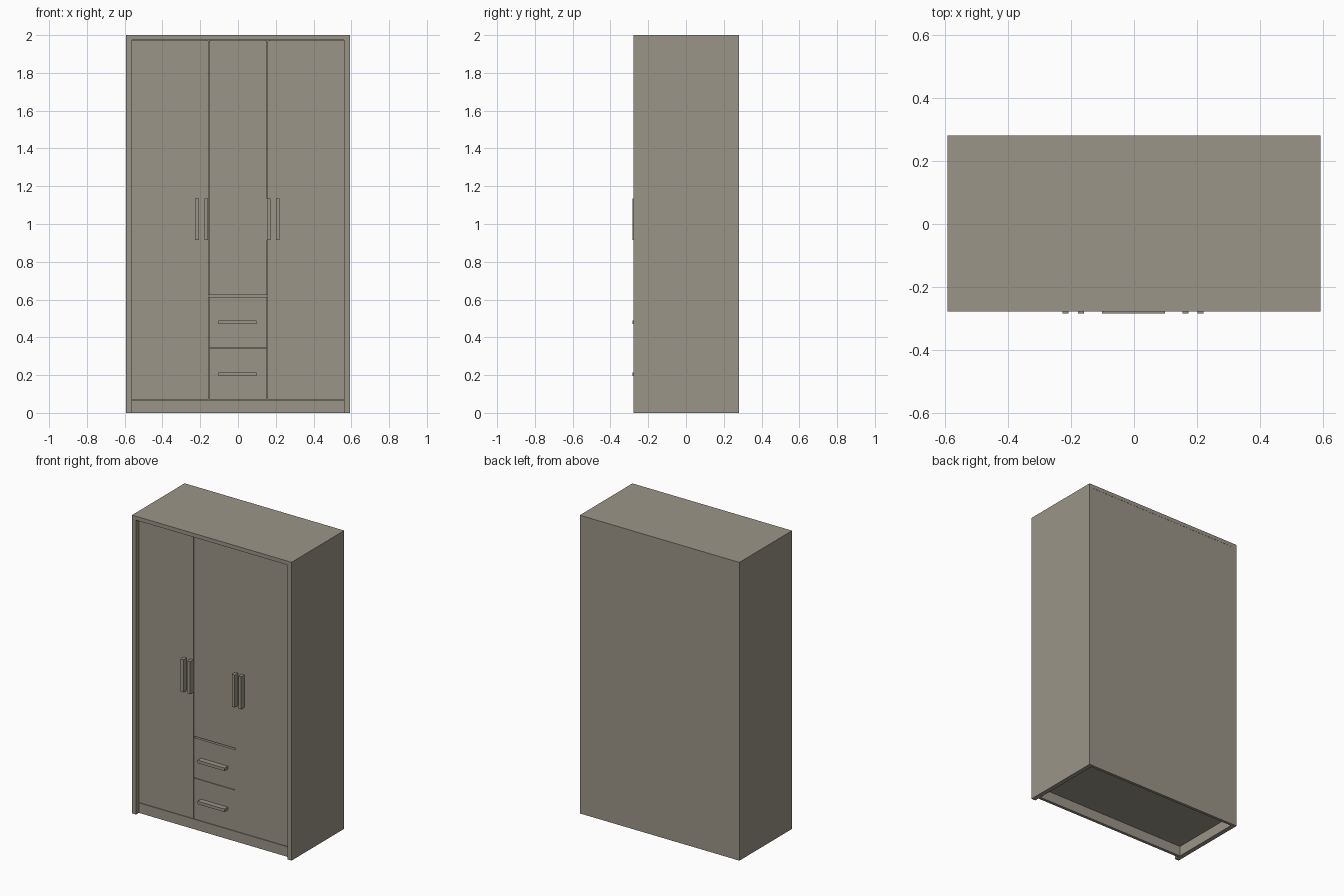
import bpy

if "Cube" in bpy.data.objects:
    bpy.data.objects.remove(bpy.data.objects["Cube"])

# One wood finish for the whole wardrobe
wood = bpy.data.materials.new("grey_beige_wood")
wood.diffuse_color = (0.33, 0.30, 0.245, 1)
wood.use_nodes = True
wood.node_tree.nodes["Principled BSDF"].inputs["Base Color"].default_value = wood.diffuse_color


def box(name, x, y, z):
    """Box from (min, max) ranges on each axis."""
    corners = [(a, b, c) for a in x for b in y for c in z]
    faces = [(0, 1, 3, 2), (4, 6, 7, 5), (0, 4, 5, 1),
             (2, 3, 7, 6), (0, 2, 6, 4), (1, 5, 7, 3)]
    mesh = bpy.data.meshes.new(name)
    mesh.from_pydata(corners, [], faces)
    mesh.materials.append(wood)
    ob = bpy.data.objects.new(name, mesh)
    bpy.context.collection.objects.link(ob)
    return ob


W = 0.592            # half width
F, B = -0.278, 0.28  # front and back planes
T = 0.03             # board thickness
IN = W - T           # half width inside the sides
DOOR = F + 0.03      # front plane of doors and drawers
BASE, TOP = 0.067, 1.974
SPLIT = 0.155        # half width of the middle column
GAP = 0.0015

# Carcass: sides, top, floor, back, dividers, drawer shelf
for s, side in ((-1, "left"), (1, "right")):
    box(side + "_side_panel", sorted((s * IN, s * W)), (F, B), (0, TOP))
    box(side + "_divider", sorted((s * (SPLIT - 0.012), s * (SPLIT + 0.012))),
        (DOOR + 0.02, B - 0.012), (BASE + 0.02, TOP))
box("top_panel", (-W, W), (F, B), (TOP, 2.0))
box("floor_panel", (-IN, IN), (DOOR + 0.02, B - 0.012), (BASE, BASE + 0.02))
box("back_panel", (-IN, IN), (B - 0.012, B - 0.001), (BASE, TOP))
box("drawer_shelf", (-SPLIT, SPLIT), (DOOR + 0.02, B - 0.012), (0.605, 0.63))
box("drawer_rail", (-SPLIT, SPLIT), (DOOR + 0.02, DOOR + 0.05), (0.335, 0.355))

# Plinth boards under the floor, front and back
box("front_plinth", (-IN, IN), (DOOR, DOOR + 0.02), (0, BASE))
box("back_plinth", (-IN, IN), (B - 0.02, B - 0.001), (0, BASE))

# Doors
depth = (DOOR, DOOR + 0.02)
low, high = BASE + 0.003, TOP - 0.003
box("left_door", (-IN + GAP, -SPLIT - GAP), depth, (low, high))
box("right_door", (SPLIT + GAP, IN - GAP), depth, (low, high))
box("middle_door", (-SPLIT + GAP, SPLIT - GAP), depth, (0.624, high))

# Drawer fronts
box("lower_drawer", (-SPLIT + GAP, SPLIT - GAP), depth, (low, 0.343))
box("upper_drawer", (-SPLIT + GAP, SPLIT - GAP), depth, (0.346, 0.614))

# Bar handles
grip = (F - 0.005, DOOR)
for i, x in enumerate((-0.217, -0.168, 0.163, 0.211)):
    box("door_handle_%d" % (i + 1), (x - 0.01, x + 0.01), grip, (0.916, 1.135))
for i, z in enumerate((0.205, 0.48)):
    box("drawer_handle_%d" % (i + 1), (-0.102, 0.098), grip, (z - 0.01, z + 0.01))
